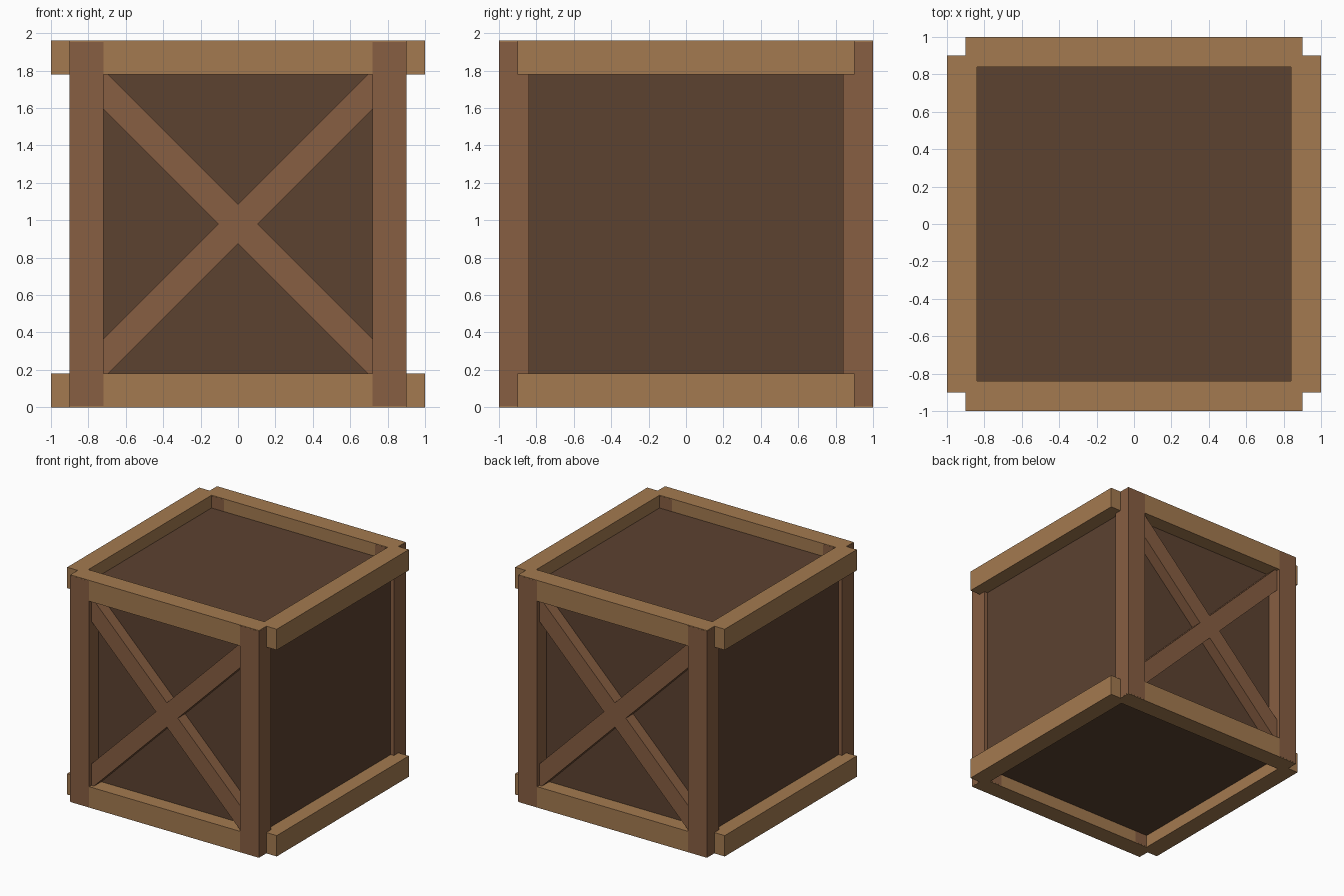
import bpy, bmesh

if "Cube" in bpy.data.objects:
    bpy.data.objects.remove(bpy.data.objects["Cube"])

def material(name, rgb):
    m = bpy.data.materials.new(name)
    m.diffuse_color = (*rgb, 1)
    m.use_nodes = True
    m.node_tree.nodes["Principled BSDF"].inputs["Base Color"].default_value = m.diffuse_color
    return m

LIGHT = material("light_wood", (0.371, 0.195, 0.080))
MID = material("mid_wood", (0.242, 0.112, 0.054))
DARK = material("dark_wood", (0.107, 0.054, 0.030))

def finish(name, bm, mat):
    bmesh.ops.recalc_face_normals(bm, faces=bm.faces)
    me = bpy.data.meshes.new(name)
    bm.to_mesh(me)
    bm.free()
    me.materials.append(mat)
    ob = bpy.data.objects.new(name, me)
    bpy.context.collection.objects.link(ob)

def box(name, lo, hi, mat):
    bm = bmesh.new()
    bmesh.ops.create_cube(bm, size=1)
    for v in bm.verts:
        v.co = [(a + b) / 2 + c * (b - a) for a, b, c in zip(lo, hi, v.co)]
    finish(name, bm, mat)

def prism(name, outline, y0, y1, mat):
    # x-z outline extruded along y
    bm = bmesh.new()
    face = bm.faces.new([bm.verts.new((x, y0, z)) for x, z in outline])
    ext = bmesh.ops.extrude_face_region(bm, geom=[face])
    for v in ext["geom"]:
        if isinstance(v, bmesh.types.BMVert):
            v.co.y = y1
    finish(name, bm, mat)

H = 1.96      # total height
MID_Z = H / 2
RAIL = 0.18   # rail height and post width
INNER = 0.84  # inner face of the frame
END = 0.90    # rail ends
E = 0.001     # posts sit a hair proud of the rails

# Inner panelled box
box("inner_box", (-0.87, -0.87, 0.11), (0.87, 0.87, H - 0.11), DARK)

# Horizontal rails around top and bottom
for level, z in (("bottom", 0), ("top", H - RAIL)):
    for side, s in (("front", -1), ("back", 1)):
        y0, y1 = sorted((s * INNER, s))
        box(f"{level}_{side}_rail", (-END, y0, z), (END, y1, z + RAIL), LIGHT)
    for side, s in (("left", -1), ("right", 1)):
        x0, x1 = sorted((s * INNER, s))
        box(f"{level}_{side}_rail", (x0, -END, z), (x1, END, z + RAIL), LIGHT)

# Corner posts on the front and back
for fb, sy in (("front", -1), ("back", 1)):
    y0, y1 = sorted((sy * (INNER - E), sy * (1 + E)))
    for lr, sx in (("left", -1), ("right", 1)):
        x0, x1 = sorted((sx * (END - RAIL), sx * (END + E)))
        box(f"{fb}_{lr}_post", (x0, y0, 0.006), (x1, y1, H - 0.006), MID)

# Diagonal cross braces, trimmed to the frame opening
w, h, k = END - RAIL, MID_Z - RAIL, 0.105
half = [(-w, -w + k), (-w, -h), (-h + k, -h)]
outline = half + [(-x, -z) for x, z in half]
for fb, sy in (("front", -1), ("back", 1)):
    for tag, m in (("rising", -sy), ("falling", sy)):
        pts = [(m * x, MID_Z + z) for x, z in outline]
        prism(f"{fb}_{tag}_brace", pts, sy * 0.86, sy * 0.97, MID)
